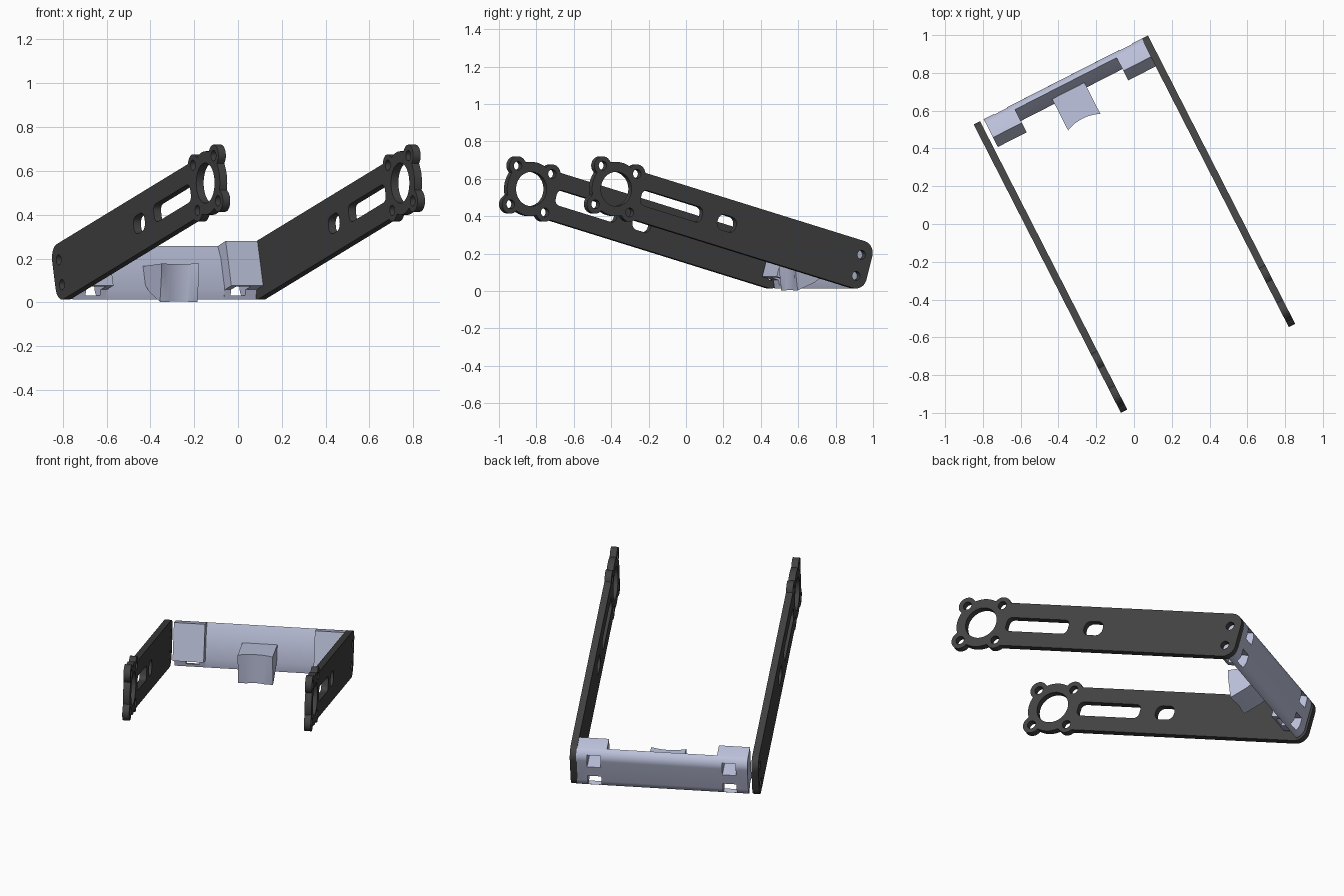
import bpy, bmesh, math
from mathutils import Matrix, Vector

if "Cube" in bpy.data.objects:
    bpy.data.objects.remove(bpy.data.objects["Cube"])

# Frame: every part is a profile in the arm plane (a = along arm to its base,
# b = across it), extruded along the horizontal axis between the two arms
TILT, YAW = math.radians(15.5), math.radians(27.05)
c, s = math.cos(TILT), math.sin(TILT)
FRAME = (Matrix.Translation((0.3125, -0.6085, 0.545)) @ Matrix.Rotation(YAW, 4, 'Z')
         @ Matrix(((0, 0, 1, 0), (c, s, 0, 0), (-s, c, 0, 0), (0, 0, 0, 1))))


def material(name, rgb):
    m = bpy.data.materials.new(name)
    m.use_nodes = True
    m.diffuse_color = (*rgb, 1)
    m.node_tree.nodes["Principled BSDF"].inputs["Base Color"].default_value = (*rgb, 1)
    return m


charcoal = material("charcoal", (0.055, 0.055, 0.055))
lilac = material("pale lilac", (0.50, 0.53, 0.70))


def arc(a, b, r, start, end, n=10):
    return [(a + r * math.cos(math.radians(start + (end - start) * i / n)),
             b + r * math.sin(math.radians(start + (end - start) * i / n)))
            for i in range(n + 1)]


def circle(a, b, r, n=32):
    return arc(a, b, r, 0, 360, n)[:-1]


def rounded_slot(a0, a1, half, r):
    return (arc(a1 - r, half - r, r, 0, 90, 6) + arc(a0 + r, half - r, r, 90, 180, 6)
            + arc(a0 + r, r - half, r, 180, 270, 6) + arc(a1 - r, r - half, r, 270, 360, 6))


def plate(name, loops, x0, x1, mat):
    """Fill closed loops (inner loops become holes) and extrude from x0 to x1."""
    cu = bpy.data.curves.new(name, 'CURVE')
    cu.dimensions = '2D'
    cu.fill_mode = 'BOTH'
    cu.extrude = (x1 - x0) / 2
    for pts in loops:
        sp = cu.splines.new('POLY')
        sp.points.add(len(pts) - 1)
        for p, (a, b) in zip(sp.points, pts):
            p.co = (a, b, 0, 1)
        sp.use_cyclic_u = True
    tmp = bpy.data.objects.new(name + "_curve", cu)
    bpy.context.collection.objects.link(tmp)
    bpy.context.view_layer.update()
    mesh = bpy.data.meshes.new_from_object(tmp.evaluated_get(bpy.context.evaluated_depsgraph_get()))
    bpy.data.objects.remove(tmp)
    bm = bmesh.new()
    bm.from_mesh(mesh)
    bmesh.ops.remove_doubles(bm, verts=bm.verts, dist=1e-5)
    bmesh.ops.recalc_face_normals(bm, faces=bm.faces)
    bm.to_mesh(mesh)
    bm.free()
    mesh.materials.clear()
    mesh.materials.append(mat)
    ob = bpy.data.objects.new(name, mesh)
    bpy.context.collection.objects.link(ob)
    ob.matrix_world = FRAME @ Matrix.Translation((0, 0, (x0 + x1) / 2))
    return ob


def activate(ob):
    bpy.ops.object.select_all(action='DESELECT')
    ob.select_set(True)
    bpy.context.view_layer.objects.active = ob


def cut(ob, cutter):
    cutter.hide_render = True
    mod = ob.modifiers.new("cut", 'BOOLEAN')
    mod.operation, mod.solver, mod.object = 'DIFFERENCE', 'EXACT', cutter
    activate(ob)
    bpy.ops.object.modifier_apply(modifier=mod.name)
    bpy.data.objects.remove(cutter)


def smooth(ob):
    activate(ob)
    bpy.ops.object.shade_smooth_by_angle(angle=math.radians(30))


# Arm outline: ring with four lugs merging into a straight bar
HALF, RING, LUG_AT, LUG = 0.13, 0.145, 0.149, 0.05
lug_angles = [48.5 + 90 * k for k in range(4)]


def reach(deg):
    t = math.radians(deg)
    r = RING
    if math.cos(t) > 0.6:
        r = max(r, HALF / abs(math.sin(t)))
    for g in lug_angles:
        d = t - math.radians(g)
        if math.cos(d) > 0 and abs(LUG_AT * math.sin(d)) < LUG:
            r = max(r, LUG_AT * math.cos(d) + math.sqrt(LUG ** 2 - (LUG_AT * math.sin(d)) ** 2))
    return r


tip = [(reach(d) * math.cos(math.radians(d)), reach(d) * math.sin(math.radians(d)))
       for d in range(26, 335, 2)]
outline = tip + arc(1.512, -0.065, 0.065, 270, 360) + arc(1.512, 0.065, 0.065, 0, 90)
holes = [circle(0, 0, 0.092, 48), rounded_slot(0.155, 0.535, 0.042, 0.03),
         rounded_slot(0.632, 0.746, 0.042, 0.036)]
holes += [circle(LUG_AT * math.cos(math.radians(g)), LUG_AT * math.sin(math.radians(g)), 0.024, 20)
          for g in lug_angles]
holes += [circle(1.512, b, 0.024, 20) for b in (-0.062, 0.055)]

for name, x in (("right_arm", -0.499), ("left_arm", 0.499)):
    smooth(plate(name, [outline] + holes, x - 0.019, x + 0.019, charcoal))

# Crossbar: thin wall with a rounded back, thick blocks at both ends
back = arc(1.517, 0.068, 0.06, 75, 0) + arc(1.517, -0.068, 0.06, 0, -70)
wall = [(1.518, -0.077), (1.518, 0.066)] + back
block = [(1.518, -0.084), (1.45, -0.084), (1.45, 0.128)] + back
smooth(plate("crossbar_wall", [wall], -0.287, 0.317, lilac))

# End blocks with two nut slots each, open to the back
for name, x0, x1, n0 in (("right_end_block", -0.458, -0.287, -0.394),
                         ("left_end_block", 0.317, 0.483, 0.349)):
    ob = plate(name, [block], x0, x1, lilac)
    for b in (-0.072, 0.065):
        pocket = [(1.465, b - 0.037), (1.62, b - 0.037), (1.62, b + 0.037), (1.465, b + 0.037)]
        cut(ob, plate("slot_cutter", [pocket], n0, n0 + 0.075, lilac))
    smooth(ob)

# Central saddle with a hollowed front face
saddle = plate("saddle", [[(1.331, -0.012), (1.397, -0.175), (1.483, -0.108),
                           (1.545, -0.033), (1.528, 0.029)]], -0.087, 0.105, lilac)
bpy.ops.mesh.primitive_cylinder_add(vertices=96, radius=0.23, depth=1)
tube = bpy.context.object
tube.matrix_world = (Matrix.Translation((0.3125, -0.6085, 0.1)) @ Matrix.Rotation(YAW, 4, 'Z')
                     @ Matrix.Translation(Vector((0.009, 1.075, 0))))
cut(saddle, tube)
smooth(saddle)
